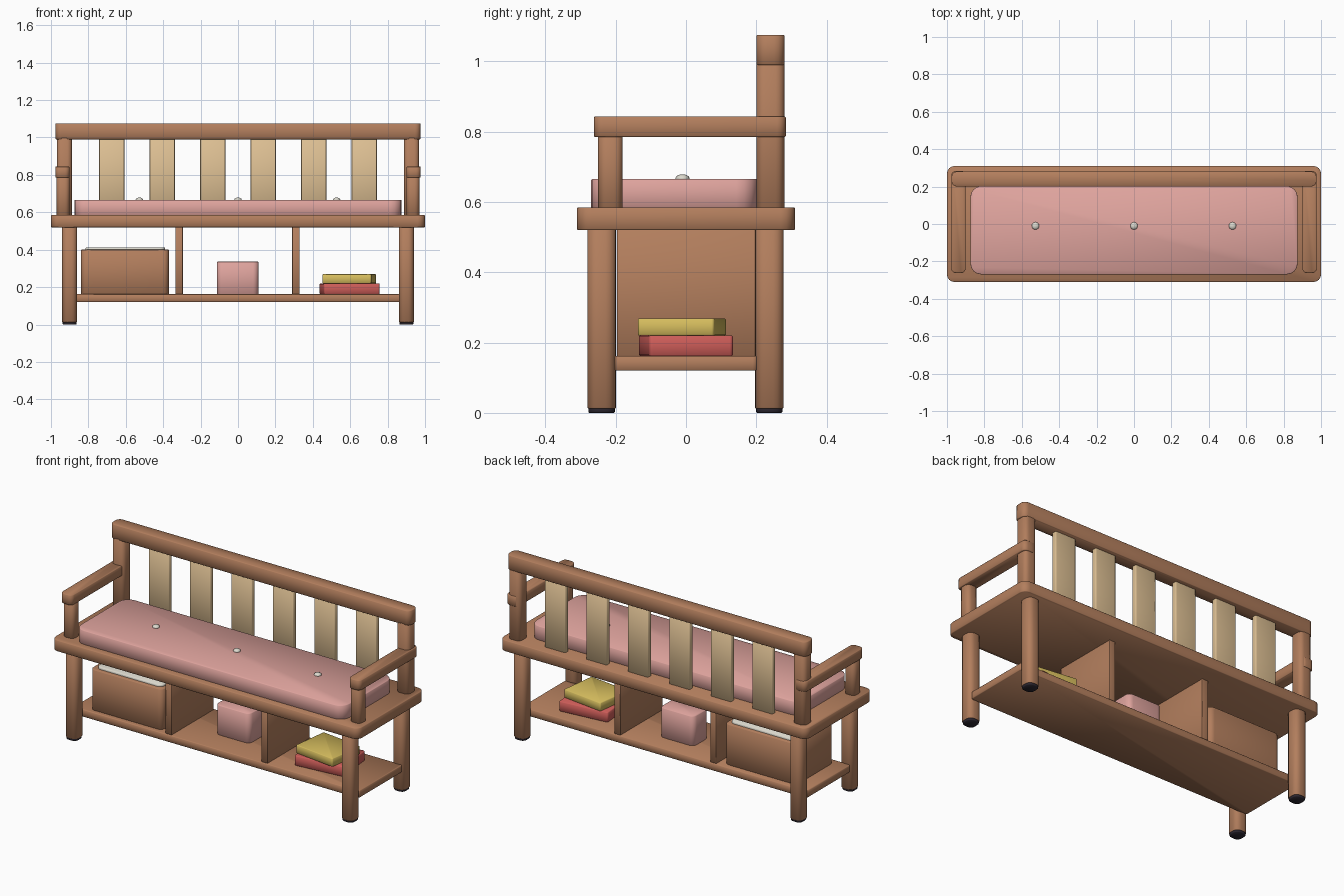
import bpy
import bmesh
import math

old = bpy.data.objects.get("Cube")
if old:
    bpy.data.objects.remove(old, do_unlink=True)


def material(name, r, g, b):
    m = bpy.data.materials.new(name)
    m.use_nodes = True
    m.diffuse_color = (r, g, b, 1)
    m.node_tree.nodes["Principled BSDF"].inputs["Base Color"].default_value = (r, g, b, 1)
    return m


wood = material("warm wood", 0.45, 0.21, 0.11)
pale = material("pale wood", 0.72, 0.52, 0.29)
pink = material("pink fabric", 0.74, 0.37, 0.34)
cream = material("cream cloth", 0.72, 0.70, 0.62)
red = material("red cover", 0.62, 0.11, 0.10)
yellow = material("yellow cover", 0.66, 0.50, 0.11)
dark = material("dark rubber", 0.025, 0.02, 0.03)


def finish(bm, name, mat, turn=0, loc=(0, 0, 0)):
    for f in bm.faces:
        f.smooth = True
    mesh = bpy.data.meshes.new(name)
    bm.to_mesh(mesh)
    bm.free()
    mesh.materials.append(mat)
    ob = bpy.data.objects.new(name, mesh)
    ob.location = loc
    ob.rotation_euler.z = turn
    bpy.context.collection.objects.link(ob)
    return ob


def block(name, mat, x, y, z, corner=0.01, turn=0):
    """Box from (min, max) ranges, with its upright edges rounded."""
    spans = (x, y, z)
    size = [b - a for a, b in spans]
    bm = bmesh.new()
    bmesh.ops.create_cube(bm, size=1)
    bmesh.ops.scale(bm, vec=size, verts=bm.verts)
    upright = [e for e in bm.edges
               if abs(e.verts[0].co.z - e.verts[1].co.z) > size[2] / 2]
    bmesh.ops.bevel(bm, geom=upright, offset=corner, segments=4,
                    profile=0.5, affect='EDGES')
    # Soften the top and bottom rims slightly
    rims = [e for e in bm.edges if any(len(f.verts) > 4 for f in e.link_faces)]
    bmesh.ops.bevel(bm, geom=rims, offset=0.003, segments=1,
                    profile=0.5, affect='EDGES')
    return finish(bm, name, mat, turn, [(a + b) / 2 for a, b in spans])


def mirrored(x, side):
    return tuple(sorted((x[0] * side, x[1] * side)))


# Seat, lower shelf and dividers
block("seat", wood, (-1, 1), (-0.31, 0.31), (0.52, 0.585), 0.04)
block("lower_shelf", wood, (-0.93, 0.93), (-0.205, 0.205), (0.12, 0.162), 0.015)
for name, x in (("right_divider", -0.315), ("left_divider", 0.31)):
    block(name, wood, (x - 0.02, x + 0.02), (-0.197, 0.197), (0.16, 0.522), 0.004)

# Legs, feet, posts and armrests
for side, label in ((-1, "right"), (1, "left")):
    for y, end in ((-0.24, "front"), (0.237, "back")):
        block(f"{end}_{label}_leg", wood, mirrored((0.86, 0.94), side),
              (y - 0.041, y + 0.041), (0.012, 0.53), 0.03)
        block(f"{end}_{label}_foot", dark, mirrored((0.863, 0.937), side),
              (y - 0.038, y + 0.038), (0, 0.02), 0.028)
    block(f"{label}_back_post", wood, mirrored((0.888, 0.968), side),
          (0.2, 0.28), (0.58, 1.0), 0.025)
    block(f"{label}_arm_post", wood, mirrored((0.9, 0.97), side),
          (-0.25, -0.18), (0.58, 0.79), 0.025)
    block(f"{label}_armrest", wood, mirrored((0.9, 0.977), side),
          (-0.262, 0.284), (0.785, 0.844), 0.025)

# Backrest
block("top_rail", wood, (-0.976, 0.976), (0.2, 0.281), (0.99, 1.076), 0.03)
for i in range(6):
    x = -0.675 + 0.27 * i
    block(f"back_slat_{i + 1}", pale, (x - 0.067, x + 0.067),
          (0.225, 0.256), (0.58, 1.0), 0.006)

# Cushion with three buttons
block("cushion", pink, (-0.875, 0.875), (-0.27, 0.203), (0.58, 0.666), 0.06)
for i in range(3):
    bm = bmesh.new()
    bmesh.ops.create_uvsphere(bm, u_segments=16, v_segments=10, radius=0.02)
    bmesh.ops.scale(bm, vec=(1, 1, 0.6), verts=bm.verts)
    finish(bm, f"cushion_button_{i + 1}", cream, loc=(0.527 * (i - 1), -0.01, 0.667))

# Things kept on the shelf
block("storage_box", wood, (-0.84, -0.37), (-0.178, 0.172), (0.16, 0.4), 0.03)
block("box_lining", cream, (-0.815, -0.39), (-0.155, 0.15), (0.39, 0.412), 0.03)
block("pink_pouf", pink, (-0.113, 0.11), (-0.05, 0.09), (0.16, 0.336), 0.03)
block("lower_book", red, (0.447, 0.747), (-0.12, 0.12), (0.162, 0.22), 0.01, 0.1)
block("upper_book", yellow, (0.463, 0.727), (-0.122, 0.098), (0.22, 0.269), 0.008, -0.13)
